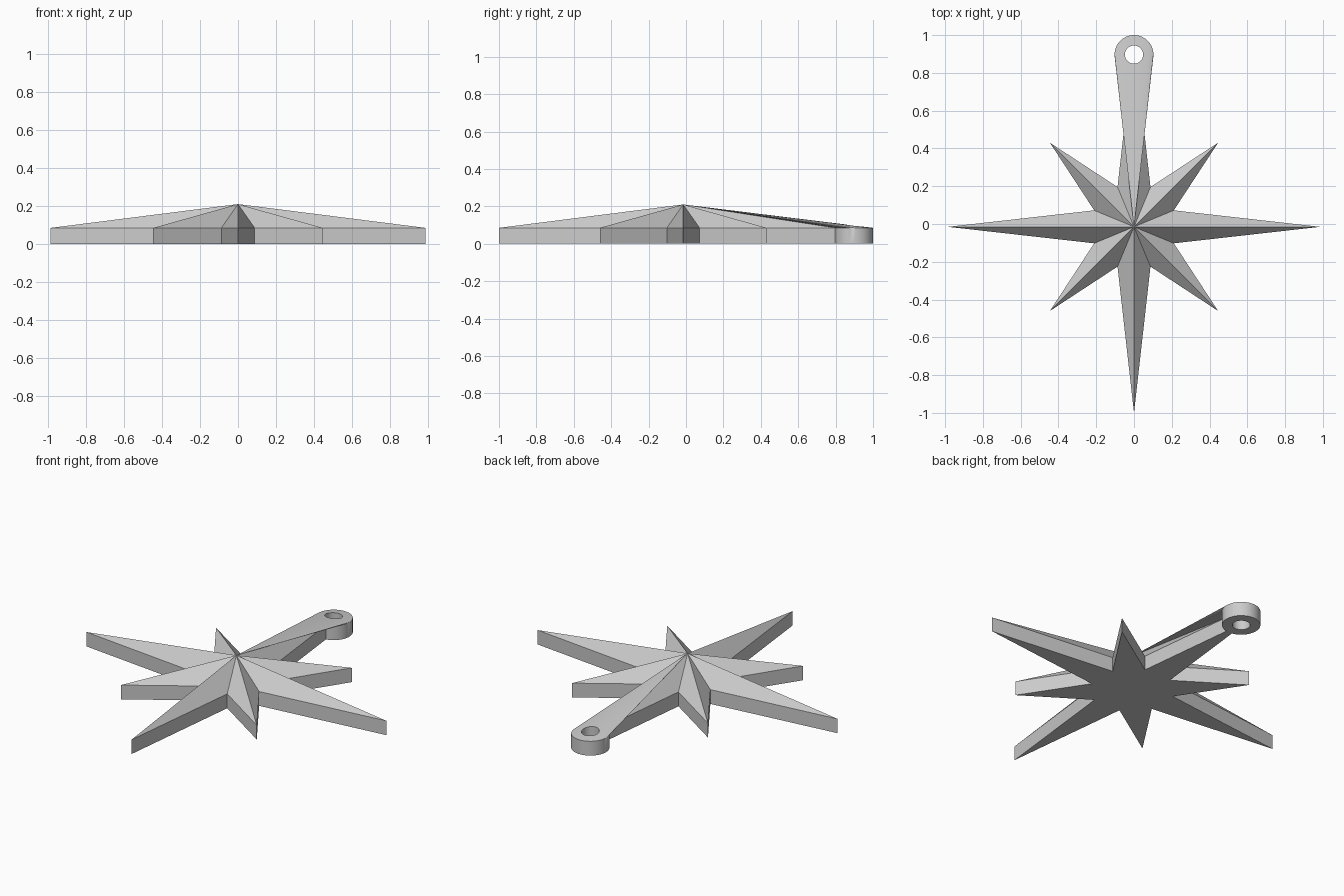
import bpy
import bmesh
from math import sin, cos, pi
from mathutils import Vector

cube = bpy.data.objects.get("Cube")
if cube:
    bpy.data.objects.remove(cube, do_unlink=True)

RIM = 0.085
APEX = Vector((0, -0.015, 0.21))
EYE = Vector((0, 0.897, 0))
SEGMENTS = 64

grey = bpy.data.materials.new("light grey")
grey.use_nodes = True
grey.diffuse_color = (0.6, 0.6, 0.6, 1)
grey.node_tree.nodes["Principled BSDF"].inputs["Base Color"].default_value = grey.diffuse_color


def add_object(name, bm):
    bmesh.ops.recalc_face_normals(bm, faces=bm.faces)
    mesh = bpy.data.meshes.new(name)
    bm.to_mesh(mesh)
    bm.free()
    mesh.materials.append(grey)
    obj = bpy.data.objects.new(name, mesh)
    bpy.context.collection.objects.link(obj)
    return obj


def peaked_prism(name, outline):
    """Straight walls up to the rim, then facets running to the shared apex."""
    bm = bmesh.new()
    low = [bm.verts.new((x, y, 0)) for x, y in outline]
    high = [bm.verts.new((x, y, RIM)) for x, y in outline]
    peak = bm.verts.new(APEX)
    bm.faces.new(low[::-1])
    for i in range(len(outline)):
        j = (i + 1) % len(outline)
        bm.faces.new((low[i], low[j], high[j], high[i]))
        bm.faces.new((high[i], high[j], peak))
    return add_object(name, bm)


def polar(centre, radius, angle):
    return centre.x + radius * cos(angle), centre.y + radius * sin(angle)


# Eight-pointed star with long and short arms alternating
arm_radii = [0.985, 0.228, 0.63, 0.228] * 4
star = peaked_prism("star", [polar(APEX, r, i * pi / 8) for i, r in enumerate(arm_radii)])

# Hanging loop: round eye drawn out to the apex of the star
loop = peaked_prism("hanging_loop",
                    [polar(EYE, 0.103, 2 * pi * i / SEGMENTS) for i in range(SEGMENTS)])

# Round hole through the eye
bm = bmesh.new()
bmesh.ops.create_cone(bm, cap_ends=True, segments=SEGMENTS, radius1=0.048, radius2=0.048, depth=1)
bmesh.ops.translate(bm, verts=bm.verts, vec=EYE)
cutter = add_object("hole_cutter", bm)
cutter.hide_render = True

for obj in (star, loop):
    cut = obj.modifiers.new("hole", 'BOOLEAN')
    cut.operation = 'DIFFERENCE'
    cut.solver = 'EXACT'
    cut.object = cutter
    bpy.ops.object.select_all(action='DESELECT')
    obj.select_set(True)
    bpy.context.view_layer.objects.active = obj
    bpy.ops.object.modifier_apply(modifier=cut.name)

# The loop is the last selected object
bpy.ops.object.shade_smooth_by_angle(angle=pi / 6)
bpy.data.objects.remove(cutter, do_unlink=True)
